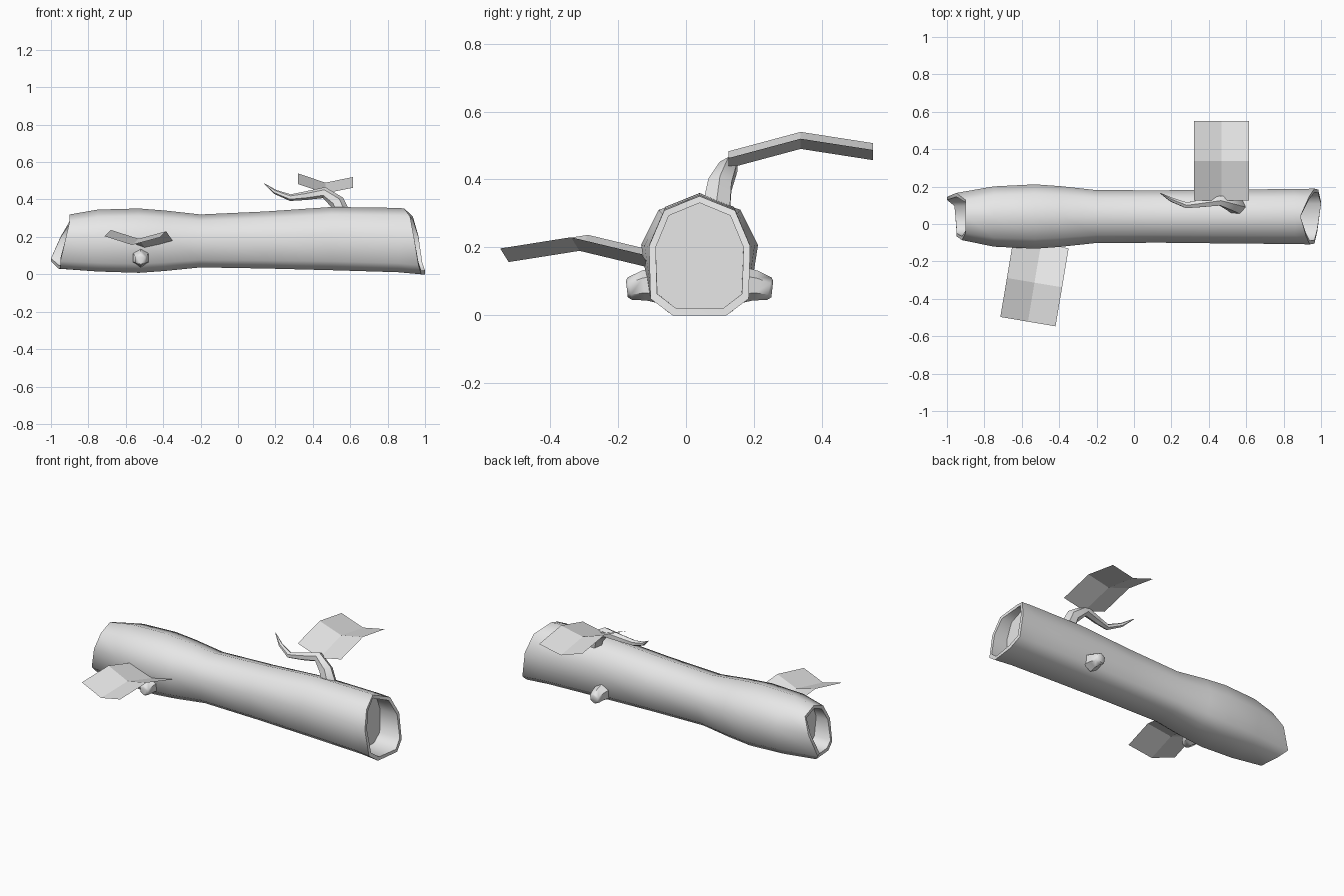
import bpy, bmesh, math
from mathutils import Vector

if "Cube" in bpy.data.objects:
    bpy.data.objects.remove(bpy.data.objects["Cube"], do_unlink=True)

GREY = (0.8, 0.8, 0.8, 1.0)
grey = bpy.data.materials.new("plain_grey")
grey.use_nodes = True
grey.diffuse_color = GREY
grey.node_tree.nodes["Principled BSDF"].inputs["Base Color"].default_value = GREY


def finish(name, bm, smooth=None):
    """Turn a bmesh into a named object, smooth below the given angle."""
    mesh = bpy.data.meshes.new(name)
    bm.to_mesh(mesh)
    bm.free()
    mesh.materials.append(grey)
    obj = bpy.data.objects.new(name, mesh)
    bpy.context.collection.objects.link(obj)
    if smooth:
        bpy.ops.object.select_all(action='DESELECT')
        obj.select_set(True)
        bpy.context.view_layer.objects.active = obj
        bpy.ops.object.shade_smooth_by_angle(angle=math.radians(smooth))
    return obj


def skin(name, rings, smooth):
    """Bridge a list of equal rings and cap both ends."""
    bm = bmesh.new()
    loops = [[bm.verts.new(p) for p in ring] for ring in rings]
    n = len(loops[0])
    for a, b in zip(loops, loops[1:]):
        for i in range(n):
            j = (i + 1) % n
            bm.faces.new((a[i], a[j], b[j], b[i]))
    bm.faces.new(loops[0])
    bm.faces.new(loops[-1])
    bmesh.ops.recalc_face_normals(bm, faces=bm.faces)
    return finish(name, bm, smooth)


def tube(name, path, radii, ref, sides=6):
    """Tapered tube along a path; ref is roughly perpendicular to it."""
    pts = [Vector(p) for p in path]
    rings = []
    for k, (p, r) in enumerate(zip(pts, radii)):
        t = (pts[min(k + 1, len(pts) - 1)] - pts[max(k - 1, 0)]).normalized()
        u = t.cross(Vector(ref)).normalized()
        w = u.cross(t)
        angles = [math.tau * i / sides for i in range(sides)]
        rings.append([p + r * (math.cos(a) * u + math.sin(a) * w) for a in angles])
    return skin(name, rings, 50)


# Hollow log: nine-sided section, order is bottom, back side, top, front side
MID_Y = 0.04


def section(xs, half, low, high, inset=0.0):
    """One ring; xs is a single x or one x per corner for a ragged end."""
    if not isinstance(xs, (list, tuple)):
        xs = [xs] * 9
    side = 0.9 + 0.07 * xs[0]
    back = [(0.53, 0), (side, 0.14), (1, 0.58), (0.7, 0.88)]
    shape = back + [(0, 1)] + [(-u, v) for u, v in reversed(back)]
    half, low, high = half - inset, low + inset, high - inset
    return [(x, MID_Y + u * half, low + v * (high - low))
            for x, (u, v) in zip(xs, shape)]


left_rim = [-0.96, -1.0, -0.95, -0.90, -0.90, -0.90, -0.92, -0.95, -0.95]
right_rim = [1.0, 0.985, 0.965, 0.935, 0.89, 0.92, 0.94, 0.965, 0.98]
left_size = (0.126, 0.03, 0.32)
right_size = (0.149, 0.0, 0.351)
stations = [  # x, half width, bottom, top
    (-0.75, 0.161, 0.015, 0.346),
    (-0.53, 0.172, 0.008, 0.352),
    (-0.39, 0.162, 0.018, 0.341),
    (-0.20, 0.141, 0.037, 0.320),
    (0.15, 0.140, 0.031, 0.336),
    (0.50, 0.144, 0.022, 0.360),
    (0.86, 0.147, 0.011, 0.355),
]
WALL = 0.02
rings = [section(-0.84, *left_size, WALL), section(left_rim, *left_size, WALL),
         section(left_rim, *left_size)]
rings += [section(*s) for s in stations]
rings += [section(right_rim, *right_size), section(right_rim, *right_size, WALL),
          section(0.85, *right_size, WALL)]
skin("hollow_log", rings, 60)

# Twisting twig on top
tube("twig",
     [(0.555, 0.09, 0.32), (0.53, 0.1, 0.385), (0.46, 0.125, 0.437),
      (0.36, 0.11, 0.42), (0.28, 0.1, 0.41), (0.2, 0.13, 0.44),
      (0.14, 0.165, 0.485)],
     [0.046, 0.04, 0.03, 0.023, 0.018, 0.012, 0.002], (0, 1, 0))

# Sawn-off knots, one on each side
for name, x, d in (("front_knot", -0.52, -1), ("back_knot", 0.45, 1)):
    tube(name,
         [(x, MID_Y + d * 0.12, 0.09), (x, MID_Y + d * 0.165, 0.088),
          (x, MID_Y + d * 0.205, 0.078), (x, MID_Y + d * 0.214, 0.077)],
         [0.055, 0.044, 0.034, 0.024], (1, 0, 0))


# Leaves: sheets creased lengthwise and bent across the middle
def leaf(name, root, along, across, rise, lifts):
    """rise: crease height at root, middle, tip; lifts: the two edges above it."""
    bm = bmesh.new()
    along, across = Vector(along), Vector(across)
    rows = []
    for k, z in enumerate(rise):
        rows.append([])
        for side, lift in ((-1, lifts[0]), (0, 0), (1, lifts[1])):
            p = Vector(root) + along * (k / 2) + across * (side / 2)
            rows[-1].append(bm.verts.new((p.x, p.y, z + lift)))
    for a, b in zip(rows, rows[1:]):
        for i in range(2):
            bm.faces.new((a[i], a[i + 1], b[i + 1], b[i]))
    bm.normal_update()
    if sum(f.normal.z for f in bm.faces) < 0:
        bmesh.ops.reverse_faces(bm, faces=bm.faces[:])
    return finish(name, bm)


leaf("back_leaf", (0.467, 0.125, 0), (0, 0.425, 0), (0.295, 0, 0),
     (0.433, 0.49, 0.457), (0.05, 0.03))
leaf("front_leaf", (-0.497, -0.105, 0), (-0.07, -0.417, 0), (0.295, -0.05, 0),
     (0.14, 0.19, 0.157), (0.047, 0.04))
